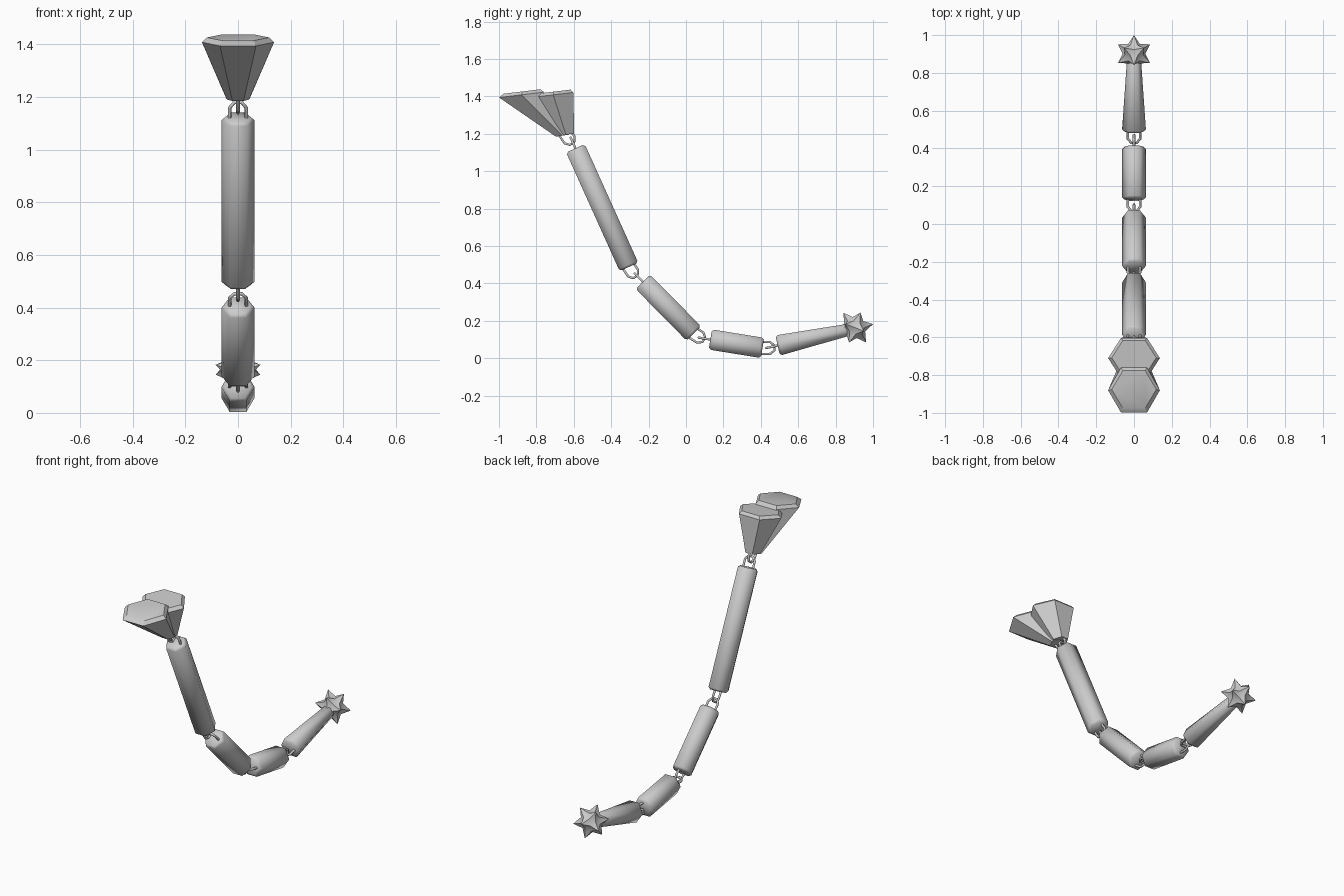
import bpy, bmesh
from math import cos, sin, pi, radians
from mathutils import Vector, Matrix

if "Cube" in bpy.data.objects:
    bpy.data.objects.remove(bpy.data.objects["Cube"])

X = Vector((1, 0, 0))


def P(y, z):
    return Vector((0, y, z))


def finish(bm, name, angle=35):
    bmesh.ops.recalc_face_normals(bm, faces=bm.faces[:])
    me = bpy.data.meshes.new(name)
    bm.to_mesh(me)
    bm.free()
    ob = bpy.data.objects.new(name, me)
    bpy.context.collection.objects.link(ob)
    bpy.ops.object.select_all(action='DESELECT')
    ob.select_set(True)
    bpy.context.view_layer.objects.active = ob
    bpy.ops.object.shade_smooth_by_angle(angle=radians(angle))
    return ob


def loft(name, rings, angle=35):
    """Six-sided skin through rings of (centre, side axis, x radius, side half width)."""
    bm = bmesh.new()
    loops = []
    for c, side, rx, flat in rings:
        loops.append([bm.verts.new(c + X * rx * cos(k * pi / 3)
                                   + side * flat / sin(pi / 3) * sin(k * pi / 3))
                      for k in range(6)])
    for a, b in zip(loops, loops[1:]):
        for k in range(6):
            j = (k + 1) % 6
            bm.faces.new((a[k], a[j], b[j], b[k]))
    bm.faces.new(loops[0])
    bm.faces.new(loops[-1])
    return finish(bm, name, angle)


def rod(name, p, q, r0=0.063, r1=0.063):
    """Hexagonal bar with softened ends."""
    d = (q - p).normalized()
    side = d.cross(X)
    c, s = 0.012, sin(pi / 3)
    loft(name, [(p, side, r0 - c, (r0 - c) * s), (p + d * c, side, r0, r0 * s),
                (q - d * c, side, r1, r1 * s), (q, side, r1 - c, (r1 - c) * s)], 65)


def staple(name, base, d, across):
    """Bent wire loop standing on a bar end."""
    pts = [(-.032, -.015), (-.032, .04), (-.014, .063),
           (.014, .063), (.032, .04), (.032, -.015)]
    cu = bpy.data.curves.new(name, 'CURVE')
    cu.dimensions = '3D'
    cu.bevel_depth = 0.007
    cu.bevel_resolution = 1
    sp = cu.splines.new('POLY')
    sp.points.add(len(pts) - 1)
    for pt, (u, v) in zip(sp.points, pts):
        pt.co = (*(base + across * u + d * v), 1)
    ob = bpy.data.objects.new(name, cu)
    bpy.context.collection.objects.link(ob)
    bpy.ops.object.select_all(action='DESELECT')
    ob.select_set(True)
    bpy.context.view_layer.objects.active = ob
    bpy.ops.object.convert(target='MESH')


# Chain bars, from the upper end down to the spiked tip
bars = [("long_bar", P(-.591, 1.122), P(-.305, .488), .063),
        ("middle_bar", P(-.23, .408), P(.042, .132), .063),
        ("short_bar", P(.130, .100), P(.409, .055), .063),
        ("tip_bar", P(.490, .068), P(.87, .152), .038)]
for name, p, q, r1 in bars:
    rod(name, p, q, r1=r1)

# Linking wire loops: crosswise on each bar start, in-plane on each bar end
head_base = P(-.645, 1.20)
ends = [head_base] + [b[2] for b in bars[:3]]
for i, (e, b) in enumerate(zip(ends, bars)):
    d = (b[2] - b[1]).normalized()
    prev = (b[1] - e).normalized()
    if i:
        prev = (prev + (bars[i - 1][2] - bars[i - 1][1]).normalized()).normalized()
    staple(f"loop_upper_{i}", e, prev, prev.cross(X))
    staple(f"loop_lower_{i}", b[1], -d, X)

# Two flared hexagonal cups at the upper end
tilt = Vector((0, 1, .12)).normalized()
low = Vector((0, 1, .15)).normalized()
loft("rear_cup", [(P(-.642, 1.195), low, .045, .045),
                  (P(-.710, 1.408), tilt, .137, .108),
                  (P(-.708, 1.425), tilt, .118, .092)])
loft("front_cup", [(P(-.660, 1.190), low, .042, .036),
                   (P(-.880, 1.408), tilt, .137, .120),
                   (P(-.876, 1.426), tilt, .118, .100)])

# Spiked ball: original icosahedron corners pulled out to points
bm = bmesh.new()
bmesh.ops.create_icosphere(bm, subdivisions=2, radius=1)
for v in bm.verts:
    v.co = v.co.normalized() * (0.1 if len(v.link_edges) == 5 else 0.06)
turn = Matrix.Rotation(radians(-79.2), 4, 'X') @ Matrix.Rotation(radians(90), 4, 'Z')
bmesh.ops.transform(bm, matrix=Matrix.Translation((0, .902, .164)) @ turn, verts=bm.verts[:])
finish(bm, "spiked_ball", 40)
